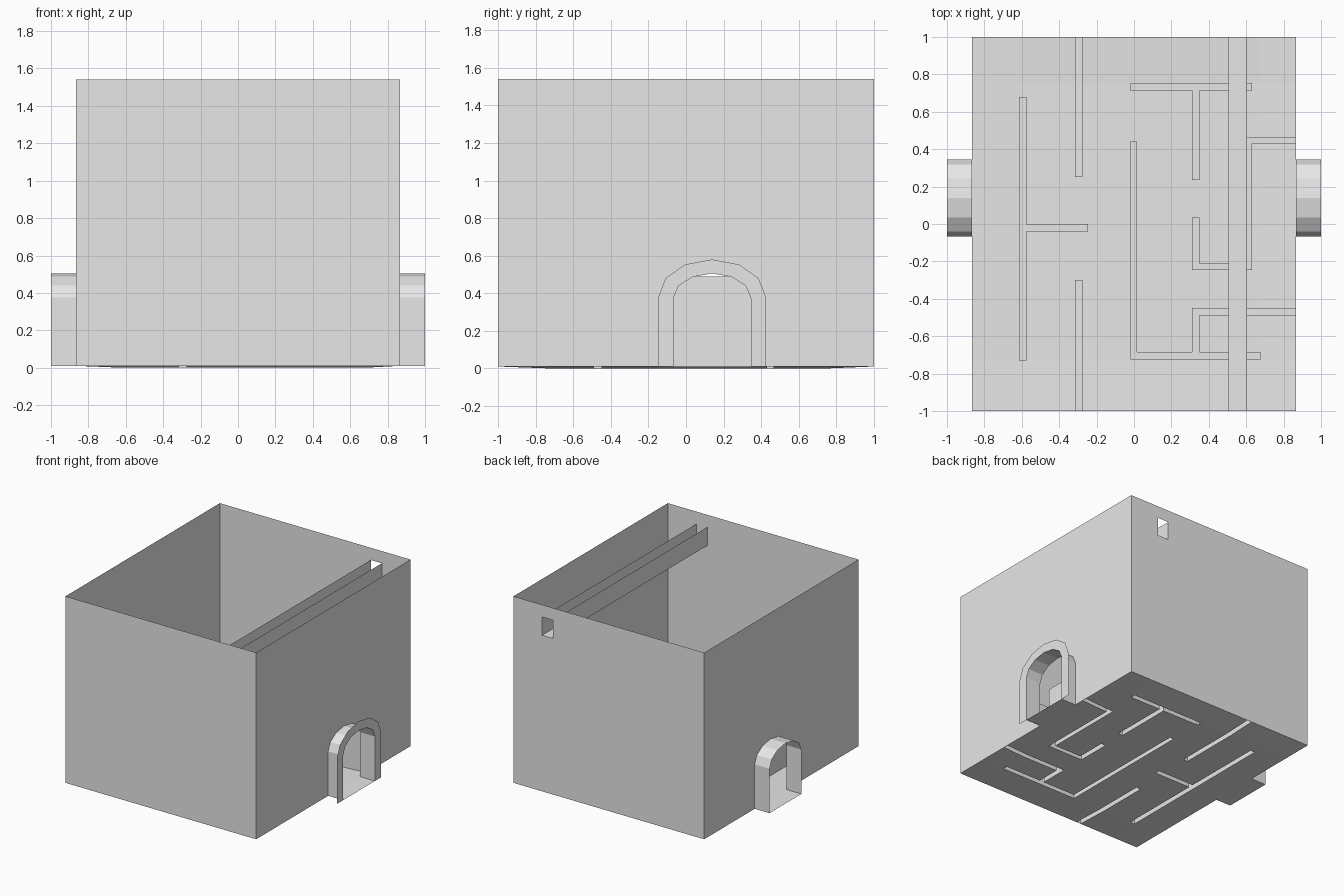
import bpy, bmesh
from math import cos, sin, pi

cube = bpy.data.objects.get("Cube")
if cube:
    bpy.data.objects.remove(cube, do_unlink=True)

gray = bpy.data.materials.new("plain gray")
gray.use_nodes = True
gray.diffuse_color = (0.8, 0.8, 0.8, 1)
gray.node_tree.nodes["Principled BSDF"].inputs["Base Color"].default_value = (0.8, 0.8, 0.8, 1)

W, D, BASE, TOP = 0.865, 1.0, 0.01, 1.54   # half width, half depth, floor and rim heights
MAZE_TOP = 0.49
CH_X, CH_Z = (0.505, 0.605), (1.29, 1.44)  # channel section
ARCH_Y = 0.139


def make(name, polygons):
    """Build one flat-shaded sheet object from a list of polygons."""
    bm = bmesh.new()
    for poly in polygons:
        bm.faces.new([bm.verts.new(p) for p in poly])
    bmesh.ops.remove_doubles(bm, verts=bm.verts, dist=0.0001)
    bmesh.ops.recalc_face_normals(bm, faces=bm.faces)
    mesh = bpy.data.meshes.new(name)
    bm.to_mesh(mesh)
    bm.free()
    mesh.materials.append(gray)
    obj = bpy.data.objects.new(name, mesh)
    bpy.context.collection.objects.link(obj)
    return obj


def arch(ry, spring, rz):
    """Arch outline as (y, z) points, from one foot over the crown to the other."""
    curve = [(ARCH_Y - ry * cos(i * pi / 6), spring + rz * sin(i * pi / 6)) for i in range(7)]
    return [(ARCH_Y - ry, BASE)] + curve + [(ARCH_Y + ry, BASE)]


inner = arch(0.206, 0.375, 0.13)
outer = arch(0.286, 0.38, 0.2)

# Front wall
make("front_wall", [[(-W, -D, BASE), (W, -D, BASE), (W, -D, TOP), (-W, -D, TOP)]])

# Back wall with a square opening for the channel
xs, zs = (-W, *CH_X, W), (BASE, *CH_Z, TOP)
make("back_wall", [
    [(xs[i], D, zs[j]), (xs[i + 1], D, zs[j]), (xs[i + 1], D, zs[j + 1]), (xs[i], D, zs[j + 1])]
    for i in range(3) for j in range(3) if (i, j) != (1, 1)])

# Side walls with arched doorways, and the short tunnels outside them
for side, s in (("left", 1), ("right", -1)):
    outline = [(-D, BASE)] + inner + [(D, BASE), (D, TOP), (-D, TOP)]
    make(side + "_wall", [[(s * W, y, z) for y, z in outline]])
    ring = list(zip(inner, inner[1:] + inner[:1]))
    make(side + "_tunnel", [
        [(s * W, *a), (s * W, *b), (s, *b), (s, *a)] for a, b in ring])

# Flat frame around the mouth of one tunnel
make("tunnel_frame", [
    [(1, *inner[i]), (1, *inner[i + 1]), (1, *outer[i + 1]), (1, *outer[i])]
    for i in range(len(inner) - 1)])

# Open channel running under the rim
x0, x1 = CH_X
z0, z1 = CH_Z
section = [(x0, z1), (x0, z0), (x1, z0), (x1, z1)]
make("channel", [
    [(a[0], -D, a[1]), (b[0], -D, b[1]), (b[0], D, b[1]), (a[0], D, a[1])]
    for a, b in zip(section, section[1:])])

# Maze partitions as (x min, x max, y min, y max), hollow from below
partitions = [
    (-0.615, -0.575, -0.73, 0.68),
    (-0.575, -0.245, -0.04, 0),
    (-0.315, -0.275, 0.25, D),
    (-0.315, -0.275, -D, -0.3),
    (-0.02, 0.015, -0.725, 0.44),
    (-0.02, 0.675, -0.725, -0.685),
    (-0.02, 0.63, 0.715, 0.755),
    (0.31, 0.35, 0.235, 0.715),
    (0.31, 0.35, -0.245, 0.035),
    (0.31, 0.63, -0.245, -0.21),
    (0.595, 0.63, -0.245, 0.465),
    (0.595, W, 0.43, 0.465),
    (0.31, W, -0.49, -0.45),
    (0.31, 0.35, -0.685, -0.45),
]
gx = sorted({-W, W} | {v for p in partitions for v in p[:2]})
gy = sorted({-D, D} | {v for p in partitions for v in p[2:]})


def raised(i, j):
    if not (0 <= i < len(gx) - 1 and 0 <= j < len(gy) - 1):
        return None
    cx, cy = (gx[i] + gx[i + 1]) / 2, (gy[j] + gy[j + 1]) / 2
    return any(a < cx < b and c < cy < d for a, b, c, d in partitions)


def ground(x, y):
    """The floor sags very slightly away from the outer walls."""
    return BASE if abs(x) == W or abs(y) == D else 0


floor, maze = [], []
for i in range(len(gx) - 1):
    for j in range(len(gy) - 1):
        corners = [(gx[i], gy[j]), (gx[i + 1], gy[j]), (gx[i + 1], gy[j + 1]), (gx[i], gy[j + 1])]
        if not raised(i, j):
            floor.append([(x, y, ground(x, y)) for x, y in corners])
            continue
        maze.append([(x, y, MAZE_TOP) for x, y in corners])
        for k, (di, dj) in enumerate(((0, -1), (1, 0), (0, 1), (-1, 0))):
            if raised(i + di, j + dj) is False:
                a, b = corners[k], corners[(k + 1) % 4]
                maze.append([(*a, ground(*a)), (*b, ground(*b)), (*b, MAZE_TOP), (*a, MAZE_TOP)])
make("floor", floor)
make("maze_partitions", maze)
